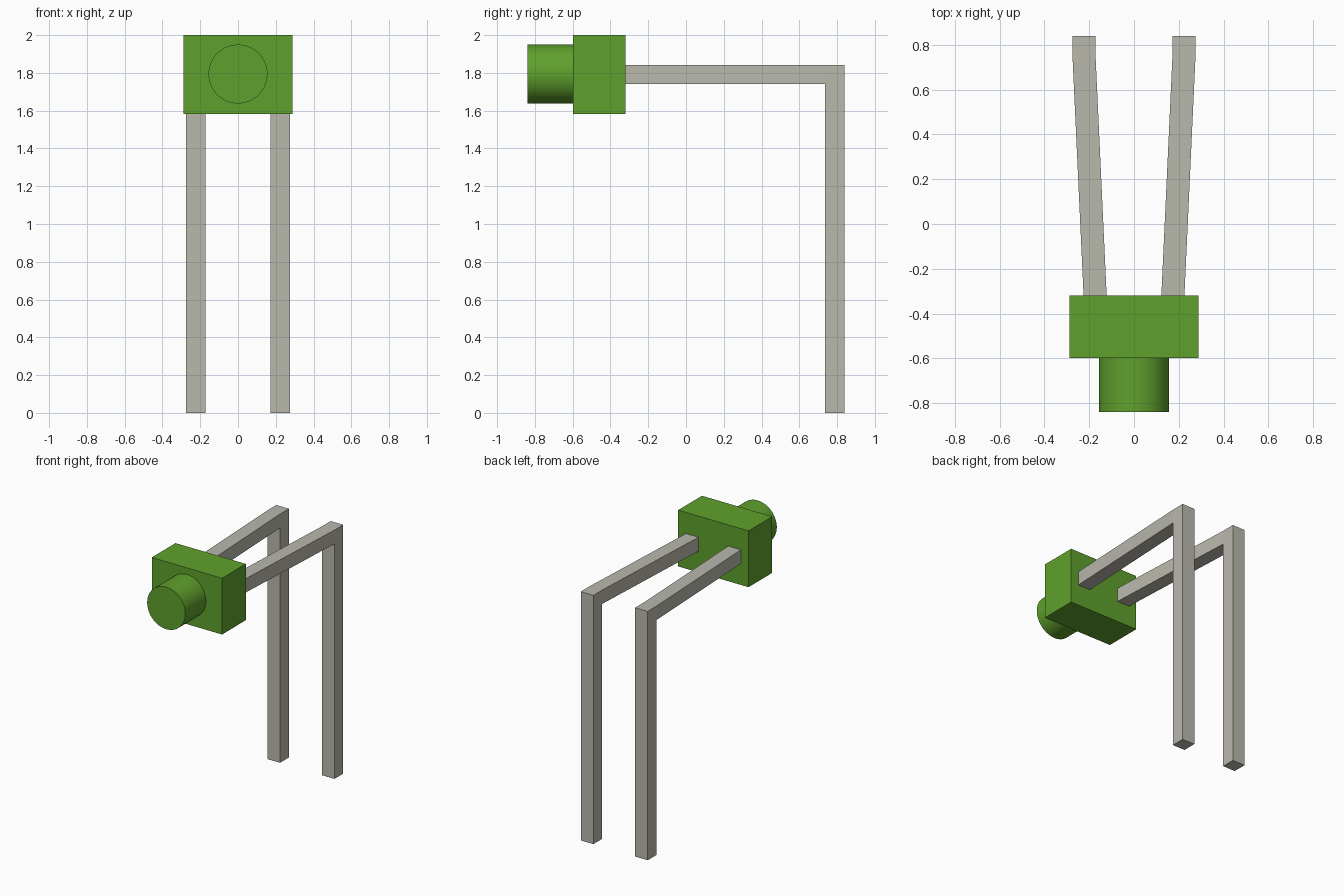
import bpy, bmesh, math
from mathutils import Vector, Matrix

if "Cube" in bpy.data.objects:
    bpy.data.objects.remove(bpy.data.objects["Cube"], do_unlink=True)


def material(name, color):
    m = bpy.data.materials.new(name)
    m.use_nodes = True
    m.diffuse_color = color
    m.node_tree.nodes["Principled BSDF"].inputs["Base Color"].default_value = color
    return m


green = material("leaf green", (0.117, 0.356, 0.026, 1))
grey = material("warm grey", (0.49, 0.48, 0.42, 1))


def finish(name, bm, mat):
    bmesh.ops.recalc_face_normals(bm, faces=bm.faces)
    mesh = bpy.data.meshes.new(name)
    bm.to_mesh(mesh)
    bm.free()
    mesh.materials.append(mat)
    obj = bpy.data.objects.new(name, mesh)
    bpy.context.collection.objects.link(obj)
    return obj


def box(lo, hi):
    lo, hi = Vector(lo), Vector(hi)
    bm = bmesh.new()
    bmesh.ops.create_cube(bm, size=1, matrix=Matrix.Translation((lo + hi) / 2)
                          @ Matrix.Diagonal((*(hi - lo), 1)))
    return bm


# Temple arms: an upright post whose upper front face runs forward and inward
def temple(name, side):
    bm = box((0.171, 0.737, 0), (0.274, 0.84, 1.843))
    bmesh.ops.bisect_plane(bm, geom=bm.verts[:] + bm.edges[:] + bm.faces[:],
                           plane_co=(0, 0, 1.74), plane_no=(0, 0, 1))
    bm.normal_update()
    face = next(f for f in bm.faces
                if f.normal.y < -0.9 and f.calc_center_median().z > 1.74)
    new = bmesh.ops.extrude_discrete_faces(bm, faces=[face])["faces"][0]
    bmesh.ops.translate(bm, verts=new.verts, vec=(-0.049, -1.057, 0))
    bmesh.ops.scale(bm, verts=bm.verts, vec=(side, 1, 1))
    finish(name, bm, grey)


temple("left_temple_arm", 1)
temple("right_temple_arm", -1)

# Housing block
finish("housing", box((-0.288, -0.598, 1.583), (0.288, -0.32, 2)), green)

# Round barrel at the front
bm = bmesh.new()
bmesh.ops.create_cone(bm, cap_ends=True, segments=64, radius1=0.156, radius2=0.156,
                      depth=0.242, matrix=Matrix.Translation((0, -0.719, 1.794))
                      @ Matrix.Rotation(math.pi / 2, 4, 'X'))
barrel = finish("barrel", bm, green)
bpy.ops.object.select_all(action='DESELECT')
barrel.select_set(True)
bpy.context.view_layer.objects.active = barrel
bpy.ops.object.shade_smooth_by_angle(angle=math.radians(30))
